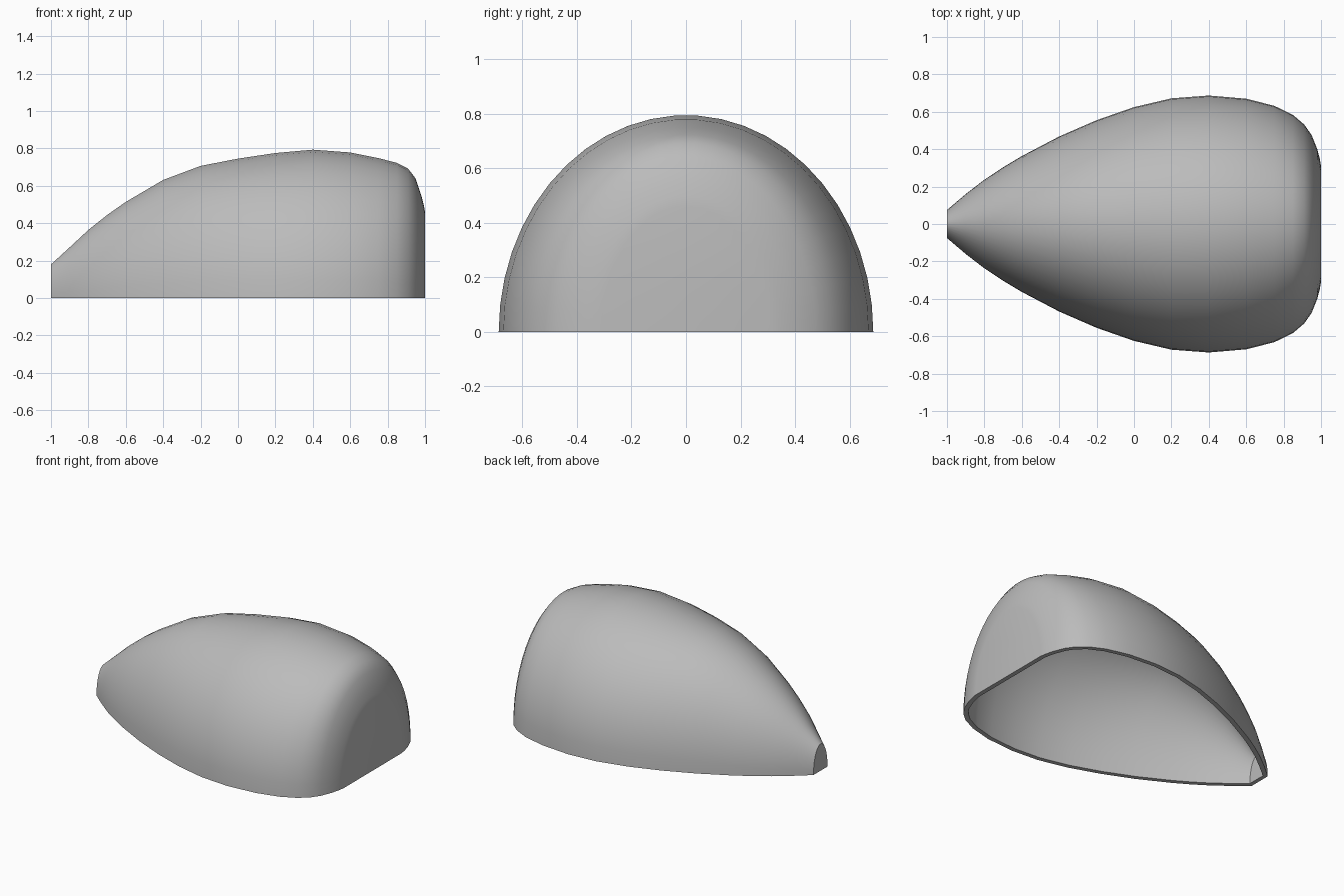
import bpy
import bmesh
import math
from mathutils import Vector

default = bpy.data.objects.get("Cube")
if default:
    bpy.data.objects.remove(default)

SEGMENTS = 25
THICKNESS = 0.03

# Stations along the length: x, half width, height
STATIONS = [
    (-1, .075, .18), (-.9, .16, .272), (-.8, .237, .365), (-.7, .303, .445),
    (-.6, .363, .515), (-.4, .468, .633), (-.2, .555, .708), (0, .625, .747),
    (.2, .672, .777), (.4, .687, .795), (.6, .67, .78), (.75, .632, .75),
    (.85, .583, .724), (.91, .532, .693), (.95, .475, .64), (.98, .4, .55),
    (.993, .35, .5), (1, .31, .46),
]


def arch(x, half_width, height):
    """Half-ellipse cross-section standing on the ground."""
    points = []
    for i in range(SEGMENTS + 1):
        a = math.pi * i / SEGMENTS
        points.append(Vector((x, half_width * math.cos(a), height * math.sin(a))))
    return points


def skin(bm, rings):
    """Loft the rings and close both ends."""
    for a, b in zip(rings, rings[1:]):
        for i in range(SEGMENTS):
            bm.faces.new((a[i], a[i + 1], b[i + 1], b[i]))
    bm.faces.new(rings[0][::-1])
    bm.faces.new(rings[-1])


# Outer skin
bm = bmesh.new()
outer = [[bm.verts.new(p) for p in arch(*s)] for s in STATIONS]
skin(bm, outer)
bmesh.ops.recalc_face_normals(bm, faces=bm.faces)
bm.normal_update()
middle = outer[len(outer) // 2][SEGMENTS // 2]
if middle.normal.z < 0:
    bmesh.ops.reverse_faces(bm, faces=bm.faces)
    bm.normal_update()

# Inner skin, offset inwards with its rim kept level on the ground
inner_points = []
for ring in outer:
    row = []
    for i, v in enumerate(ring):
        n = v.normal.copy()
        if i in (0, SEGMENTS):
            n.z = 0
            n.normalize()
        row.append(v.co - n * THICKNESS)
    inner_points.append(row)
inner = [[bm.verts.new(p) for p in row] for row in inner_points]
skin(bm, inner)


# Flat rim joining the two skins
def rim_loop(rings):
    return [r[0] for r in rings] + [r[-1] for r in reversed(rings)]


out_loop, in_loop = rim_loop(outer), rim_loop(inner)
for i in range(len(out_loop)):
    j = (i + 1) % len(out_loop)
    bm.faces.new((out_loop[i], out_loop[j], in_loop[j], in_loop[i]))
bmesh.ops.recalc_face_normals(bm, faces=bm.faces)

mesh = bpy.data.meshes.new("shell_cover")
bm.to_mesh(mesh)
bm.free()
shell = bpy.data.objects.new("shell_cover", mesh)
bpy.context.collection.objects.link(shell)

# Plain grey finish
grey = bpy.data.materials.new("plain_grey")
grey.use_nodes = True
colour = (0.5, 0.5, 0.5, 1)
grey.diffuse_color = colour
grey.node_tree.nodes["Principled BSDF"].inputs["Base Color"].default_value = colour
mesh.materials.append(grey)

# Smooth shading with sharp rim and ends
bpy.ops.object.select_all(action="DESELECT")
shell.select_set(True)
bpy.context.view_layer.objects.active = shell
bpy.ops.object.shade_smooth_by_angle(angle=math.radians(35))
